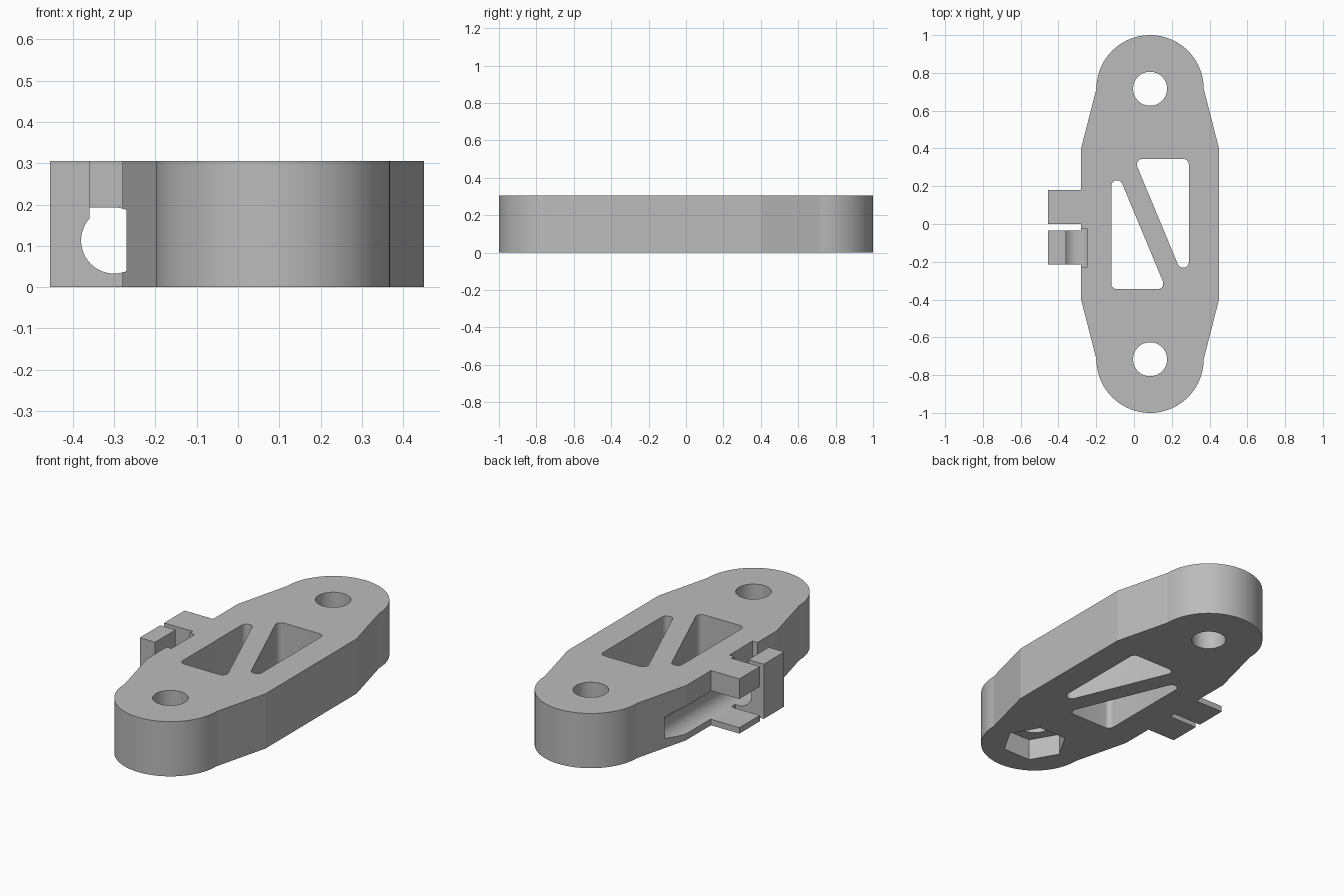
import bpy, bmesh, math

cube = bpy.data.objects.get("Cube")
if cube:
    bpy.data.objects.remove(cube, do_unlink=True)

HEIGHT = 0.305
CX = 0.085            # plate centre line
END_Y, END_R = 0.716, 0.284
BORE_X, BORE_Z, BORE_R = -0.30, 0.113, 0.08

grey = bpy.data.materials.new("plain grey")
grey.use_nodes = True
grey.diffuse_color = (0.5, 0.5, 0.5, 1)
grey.node_tree.nodes["Principled BSDF"].inputs["Base Color"].default_value = (0.5, 0.5, 0.5, 1)


def arc(cx, cy, r, start, end, n):
    """Points along an arc, angles in degrees."""
    angles = [math.radians(start + (end - start) * i / n) for i in range(n + 1)]
    return [(cx + r * math.cos(a), cy + r * math.sin(a)) for a in angles]


def circle(cx, cy, r, n=64):
    return arc(cx, cy, r, 0, 360, n)[:-1]


def prism(name, points, lo, hi, axis="z", round_corners=0):
    """Extrude a profile along z (points are x, y) or y (points are x, z)."""
    place = (lambda p: (p[0], p[1], lo)) if axis == "z" else (lambda p: (p[0], lo, p[1]))
    step = (0, 0, hi - lo) if axis == "z" else (0, hi - lo, 0)
    bm = bmesh.new()
    face = bm.faces.new([bm.verts.new(place(p)) for p in points])
    if round_corners:
        corners = fillet(points, round_corners)
        bm.clear()
        face = bm.faces.new([bm.verts.new(place(p)) for p in corners])
    grown = bmesh.ops.extrude_face_region(bm, geom=[face])
    verts = [g for g in grown["geom"] if isinstance(g, bmesh.types.BMVert)]
    bmesh.ops.translate(bm, verts=verts, vec=step)
    bmesh.ops.recalc_face_normals(bm, faces=bm.faces)
    mesh = bpy.data.meshes.new(name)
    bm.to_mesh(mesh)
    bm.free()
    mesh.materials.append(grey)
    obj = bpy.data.objects.new(name, mesh)
    bpy.context.scene.collection.objects.link(obj)
    return obj


def fillet(points, r, n=8):
    """Round every corner of a counter-clockwise convex polygon."""
    out = []
    for i, (x, y) in enumerate(points):
        px, py = points[i - 1]
        qx, qy = points[(i + 1) % len(points)]
        a_in = math.atan2(y - py, x - px)
        turn = (math.atan2(qy - y, qx - x) - a_in) % (2 * math.pi)
        back = r * math.tan(turn / 2)
        cx = x - back * math.cos(a_in) - r * math.sin(a_in)
        cy = y - back * math.sin(a_in) + r * math.cos(a_in)
        start = math.degrees(a_in) - 90
        out += arc(cx, cy, r, start, start + math.degrees(turn), n)
    return out


def box(x0, x1, y0, y1):
    return [(x0, y0), (x1, y0), (x1, y1), (x0, y1)]


# Plate outline with the two hinge lugs on the -x side
outline = [(0.45, -0.4), (0.45, 0.4)]
outline += arc(CX, END_Y, END_R, 0, 180, 48)
outline += [(-0.28, 0.4)]
outline += [(-0.28, 0.18), (-0.455, 0.18), (-0.455, 0), (-0.28, 0)]
outline += [(-0.28, -0.035), (-0.455, -0.035), (-0.455, -0.215), (-0.28, -0.215)]
outline += [(-0.28, -0.4)]
outline += arc(CX, -END_Y, END_R, 180, 360, 48)
plate = prism("bracket_plate", outline, 0, HEIGHT)

cutters = []

# Bolt holes, and the hexagonal nut pocket below the front one
for side in (-1, 1):
    cutters.append(prism("bolt_hole", circle(CX, side * END_Y, 0.09), -0.1, 0.5))
cutters.append(prism("nut_pocket", circle(CX, -END_Y, 0.17, 6), -0.1, 0.12))

# Two triangular windows, each the other turned half round
triangle = [(-0.12, 0.352), (-0.12, -0.345), (0.17, -0.345)]
for turn in (1, -1):
    points = [(CX + turn * (x - CX), turn * y) for x, y in triangle]
    cutters.append(prism("window", points, -0.1, 0.5, round_corners=0.03))

# Pin bore along the lugs, running back into the plate's side
cutters.append(prism("pin_bore", circle(BORE_X, BORE_Z, BORE_R), -0.23, 0.54, "y"))

# Shallow front run of the bore, flat on its inner side
flat = math.degrees(math.acos(0.03 / BORE_R))
cutters.append(prism("shallow_bore", arc(BORE_X, BORE_Z, BORE_R, flat, 360 - flat, 48),
                     -0.5, -0.22, "y"))

# Slot opening the front lug upward
cutters.append(prism("top_slot", box(-0.36, -0.25, -0.23, -0.025), BORE_Z, 0.5))

# Slot opening the back lug sideways
side_slot = arc(BORE_X, BORE_Z, BORE_R, -90, 90, 32)
side_slot += [(-0.6, BORE_Z + BORE_R), (-0.6, BORE_Z - BORE_R)]
cutters.append(prism("side_slot", side_slot, -0.01, 0.2, "y"))

for cutter in cutters:
    cutter.hide_render = True
    mod = plate.modifiers.new(cutter.name, "BOOLEAN")
    mod.operation = "DIFFERENCE"
    mod.solver = "EXACT"
    mod.object = cutter

# Bake the cuts and drop the cutters
bpy.context.view_layer.update()
graph = bpy.context.evaluated_depsgraph_get()
baked = bpy.data.meshes.new_from_object(plate.evaluated_get(graph))
plate.modifiers.clear()
plate.data = baked
for cutter in cutters:
    bpy.data.objects.remove(cutter, do_unlink=True)

bpy.ops.object.select_all(action="DESELECT")
plate.select_set(True)
bpy.context.view_layer.objects.active = plate
bpy.ops.object.shade_smooth_by_angle(angle=math.radians(12))
